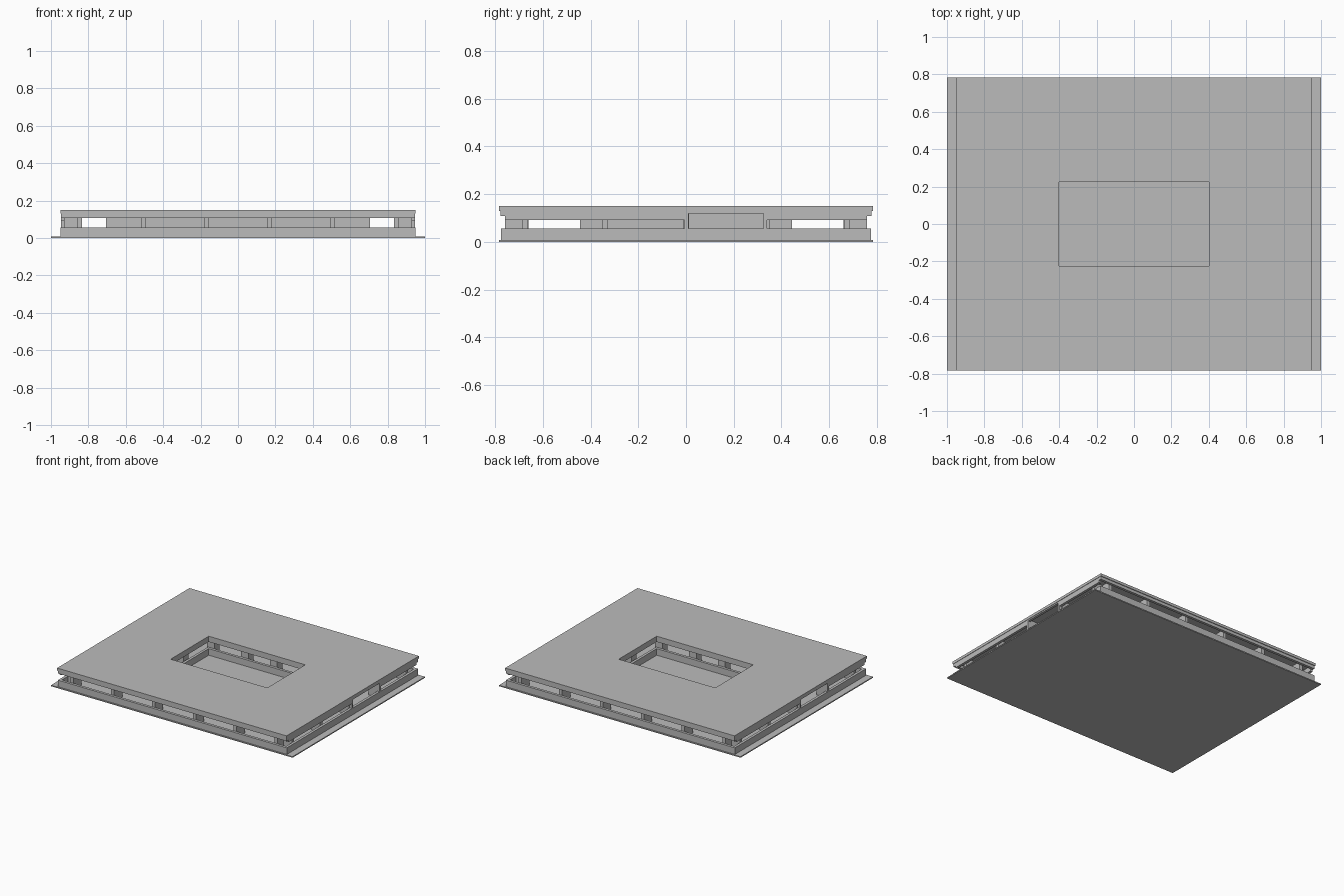
import bpy
from mathutils import Vector

old = bpy.data.objects.get("Cube")
if old:
    bpy.data.objects.remove(old, do_unlink=True)

grey = bpy.data.materials.new("concrete_grey")
grey.use_nodes = True
grey.diffuse_color = (0.5, 0.5, 0.5, 1)
grey.node_tree.nodes["Principled BSDF"].inputs["Base Color"].default_value = (0.5, 0.5, 0.5, 1)


def add_mesh(name, verts, faces):
    mesh = bpy.data.meshes.new(name)
    mesh.from_pydata(verts, [], faces)
    mesh.materials.append(grey)
    obj = bpy.data.objects.new(name, mesh)
    bpy.context.collection.objects.link(obj)
    return obj


def box(name, x, y, z):
    """Box spanning the given (low, high) ranges."""
    verts = [Vector((a, b, c)) for c in z for b in y for a in x]
    faces = [(0, 2, 3, 1), (4, 5, 7, 6), (0, 1, 5, 4),
             (2, 6, 7, 3), (0, 4, 6, 2), (1, 3, 7, 5)]
    return add_mesh(name, verts, faces)


def ring(name, outer, inner, z):
    """Rectangular slab or wall with a rectangular hole."""
    verts = []
    for h in z:
        for sx, sy in (outer, inner):
            verts += [(-sx, -sy, h), (sx, -sy, h), (sx, sy, h), (-sx, sy, h)]
    faces = []
    for i in range(4):
        j = (i + 1) % 4
        faces += [(i, j, j + 8, i + 8), (i + 4, i + 12, j + 12, j + 4),
                  (i + 8, j + 8, j + 12, i + 12), (i, i + 4, j + 4, j)]
    return add_mesh(name, verts, faces)


def wall_ring(name, sx, sy, t, z):
    return ring(name, (sx, sy), (sx - t, sy - t), z)


SILL, HEAD, TOP = 0.057, 0.108, 0.15
SX, SY = 0.95, 0.78

# Ground plate, outer sill wall and roof with courtyard opening
box("ground_plate", (-1, 1), (-SY - 0.003, SY + 0.003), (0, 0.008))
wall_ring("outer_sill_wall", SX - 0.002, SY - 0.004, 0.02, (0.008, SILL))
ring("roof_slab", (SX, SY + 0.003), (0.4, 0.225), (0.13, TOP))

# Outer fascia: front and back bands, then side bands with a raised entrance
for s, end in ((-1, "front"), (1, "back")):
    ys = sorted((s * (SY - 0.022), s * (SY - 0.002)))
    box(end + "_fascia", (-SX + 0.003, SX - 0.003), ys, (HEAD, 0.13))
for s, side in ((-1, "right"), (1, "left")):
    xs = sorted((s * (SX - 0.022), s * (SX - 0.003)))
    spans = (("low_fascia", -SY + 0.022, 0, 0.092),
             ("entrance_fascia", 0, 0.337, 0.12),
             ("end_fascia", 0.337, SY - 0.022, 0.092))
    for part, a, b, low in spans:
        box(side + "_" + part, xs, sorted((s * a, s * b)), (low, 0.13))
    # Entrance jambs
    for y in (0.002, 0.332):
        box(side + "_entrance_jamb", xs, sorted((s * (y - 0.008), s * (y + 0.008))), (SILL, 0.122))

# Fins behind the outer openings
for s, end in ((-1, "front"), (1, "back")):
    ys = sorted((s * (SY - 0.12), s * (SY - 0.022)))
    for i in range(6):
        x = (i - 2.5) * 0.338
        box(end + "_fin", (x - 0.012, x + 0.012), ys, (0.008, 0.13))
for s, side in ((-1, "right"), (1, "left")):
    xs = sorted((s * (SX - 0.1), s * (SX - 0.022)))
    for y in (-0.675, -0.34, 0, 0.34, 0.675):
        box(side + "_fin", xs, (y - 0.013, y + 0.013), (0.008, 0.13))

# Inner corridor wall
wall_ring("corridor_wall", 0.705, 0.445, 0.015, (0.008, 0.13))

# Courtyard surround with an open strip and pillars
ring("courtyard_sill", (0.42, 0.245), (0.4, 0.225), (0.008, SILL))
ring("courtyard_fascia", (0.42, 0.245), (0.4, 0.225), (HEAD, 0.13))
for s in (-1, 1):
    for x in (-0.4, -0.12, 0.12, 0.4):
        ys = sorted((s * 0.25, s * 0.31))
        box("courtyard_pillar", (x - 0.03, x + 0.03), ys, (0.008, 0.13))
    xs = sorted((s * 0.43, s * 0.48))
    box("courtyard_side_pillar", xs, (-0.03, 0.03), (0.008, 0.13))
